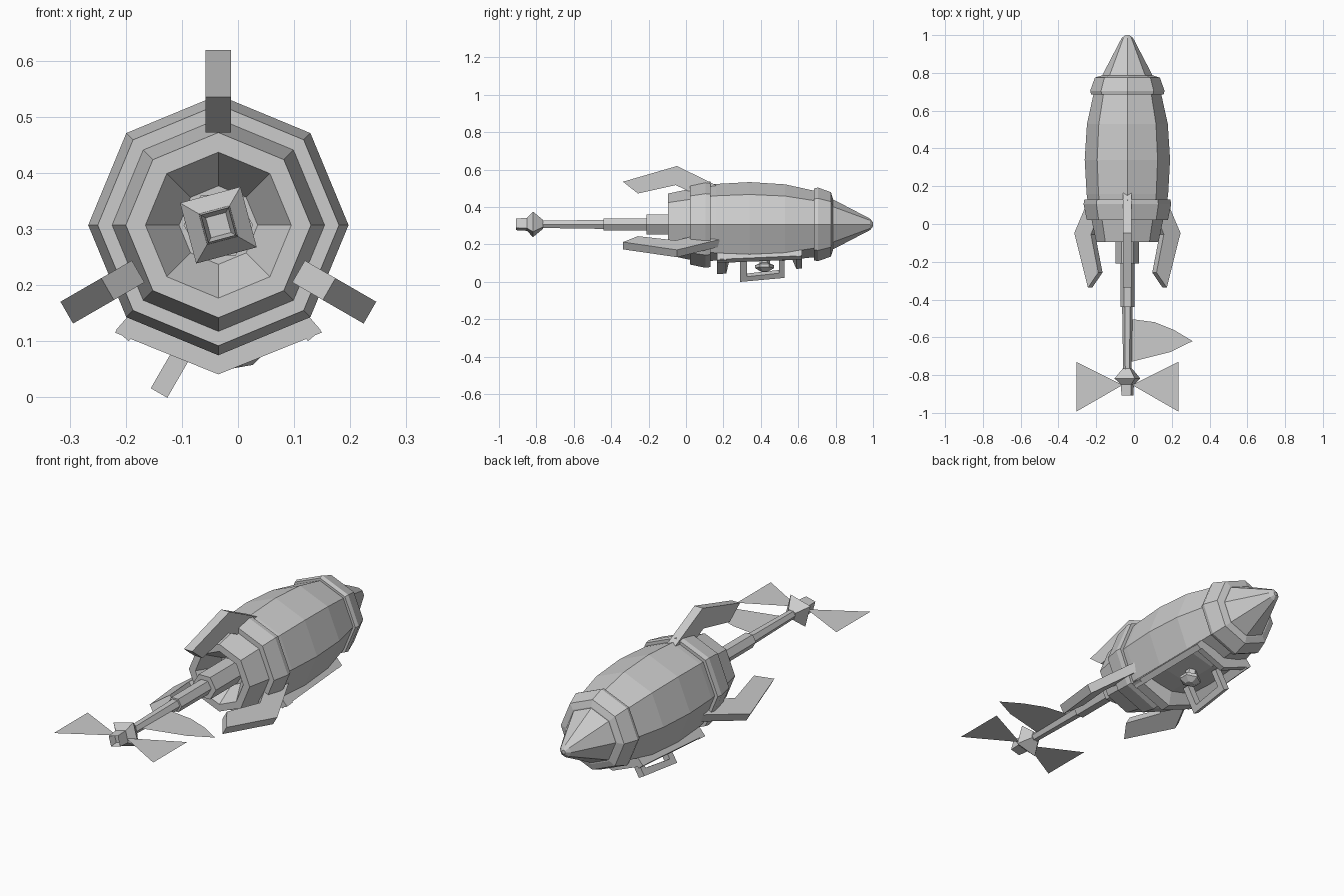
import bpy, bmesh
from math import cos, sin, radians, pi

if "Cube" in bpy.data.objects:
    bpy.data.objects.remove(bpy.data.objects["Cube"])

CX, CZ = -0.035, 0.307          # long axis of the hull

grey = bpy.data.materials.new("plain_grey")
grey.use_nodes = True
grey.diffuse_color = (0.6, 0.6, 0.6, 1)
grey.node_tree.nodes["Principled BSDF"].inputs["Base Color"].default_value = (0.6, 0.6, 0.6, 1)


def polar(y, r, deg, side=0.0):
    """Point at a radius and angle around the long axis, shifted sideways."""
    a = radians(deg)
    return (CX + r * cos(a) - side * sin(a), y, CZ + r * sin(a) + side * cos(a))


def finish(name, bm):
    if len(bm.faces) > 1:
        bmesh.ops.recalc_face_normals(bm, faces=bm.faces)
    mesh = bpy.data.meshes.new(name)
    bm.to_mesh(mesh)
    bm.free()
    mesh.materials.append(grey)
    obj = bpy.data.objects.new(name, mesh)
    bpy.context.collection.objects.link(obj)
    return obj


def loft(name, rings):
    """Skin a list of equal rings and cap both ends."""
    bm = bmesh.new()
    vs = [[bm.verts.new(p) for p in ring] for ring in rings]
    n = len(vs[0])
    for a, b in zip(vs, vs[1:]):
        for i in range(n):
            j = (i + 1) % n
            bm.faces.new((a[i], a[j], b[j], b[i]))
    bm.faces.new(vs[0])
    bm.faces.new(vs[-1][::-1])
    return finish(name, bm)


def lathe(name, profile, sides=8, phase=0):
    return loft(name, [[polar(y, r, phase + 360 * i / sides) for i in range(sides)]
                       for y, r in profile])


def prism(name, outline, width, deg, side=0.0):
    """Outline in the (y, radius) plane, thickened across that plane."""
    return loft(name, [[polar(y, r, deg, side + s * width / 2) for y, r in outline]
                       for s in (-1, 1)])


def plate(name, outline):
    """Flat single-sheet blade level with the axis."""
    bm = bmesh.new()
    bm.faces.new([bm.verts.new((x, y, CZ)) for x, y in outline])
    bm.normal_update()
    if bm.faces[:][0].normal.z < 0:
        bmesh.ops.reverse_faces(bm, faces=bm.faces[:])
    return finish(name, bm)


# Hull, with the belly edge sunk in to leave a shallow bay
hull = lathe("hull", [(0.08, 0.205), (0.16, 0.216), (0.34, 0.226),
                      (0.53, 0.214), (0.72, 0.172)])
for v in hull.data.vertices:
    if v.co.z < CZ - 0.165 and abs(v.co.x - CX) < 0.01 and 0.1 < v.co.y < 0.6:
        v.co.z = CZ - 0.192

# Bands, nose and hollow tail collar
lathe("rear_band", [(0.022, 0.19), (0.022, 0.215), (0.105, 0.232), (0.13, 0.228), (0.13, 0.19)])
lathe("front_band", [(0.685, 0.16), (0.685, 0.192), (0.705, 0.197), (0.775, 0.172), (0.785, 0.14)])
lathe("nose_cone", [(0.77, 0.142), (0.985, 0.03), (1.0, 0.01)])
lathe("tail_collar", [(0.1, 0.19), (0.025, 0.19), (-0.095, 0.165), (-0.095, 0.13), (0.0, 0.07)])

# Stepped tail boom
for name, y0, r0, y1, r1 in (("boom_base", -0.21, 0.062, 0.02, 0.062),
                             ("boom_middle", -0.44, 0.037, -0.2, 0.037),
                             ("boom_rod", -0.79, 0.022, -0.43, 0.028)):
    lathe(name, [(y0, r0), (y1, r1)], 6)

# Square propeller hub, turned a little about the axis
lathe("propeller_hub", [(-0.875, 0.026), (-0.908, 0.036), (-0.85, 0.04), (-0.818, 0.079),
                        (-0.765, 0.028)], 4, 60)

# Flat propeller blades and rudder vane
for name, s in (("left_blade", 1), ("right_blade", -1)):
    plate(name, [(CX + s * x, y) for x, y in
                 ((0.03, -0.85), (0.03, -0.855), (0.27, -0.993), (0.27, -0.73))])
plate("rudder_vane", [(CX, -0.503), (-0.016, -0.503), (0.11, -0.52), (0.21, -0.56), (0.31, -0.62),
                      (0.195, -0.677), (-0.016, -0.73), (CX, -0.73)])

# Three swept fins
fin = [(-0.337, 0.228), (-0.048, 0.312), (0.18, 0.2), (0.03, 0.17), (-0.055, 0.21), (-0.257, 0.165)]
for name, deg in (("top_fin", 90), ("right_fin", 210), ("left_fin", 330)):
    prism(name, fin, 0.045, deg)

# Belly frame: two V-shaped end bars and two side rails
for name, bar in (("belly_rear_bar", [(0.165, 0.18), (0.165, 0.266), (0.215, 0.263), (0.235, 0.18)]),
                  ("belly_front_bar", [(0.56, 0.17), (0.59, 0.238), (0.62, 0.236), (0.62, 0.17)])):
    loft(name, [[polar(y, r, deg) for y, r in bar] for deg in (226, 270, 314)])
rail = [(0.165, 0.18), (0.165, 0.261), (0.62, 0.235), (0.62, 0.16)]
for name, deg in (("right_belly_rail", 229), ("left_belly_rail", 311)):
    prism(name, rail, 0.03, deg)

# Belly handle
prism("belly_handle", [(0.29, 0.18), (0.29, 0.312), (0.527, 0.287), (0.527, 0.18), (0.497, 0.18),
                       (0.497, 0.258), (0.325, 0.28), (0.325, 0.18)], 0.034, 240, 0.058)

# Faceted belly lamp
lamp = []
for r, size in ((0.18, 0.028), (0.212, 0.028), (0.222, 0.05), (0.238, 0.05), (0.256, 0.02)):
    lamp.append([polar(0.42 + size * cos(i * pi / 3), r, 280, size * sin(i * pi / 3))
                 for i in range(6)])
loft("belly_lamp", lamp)
